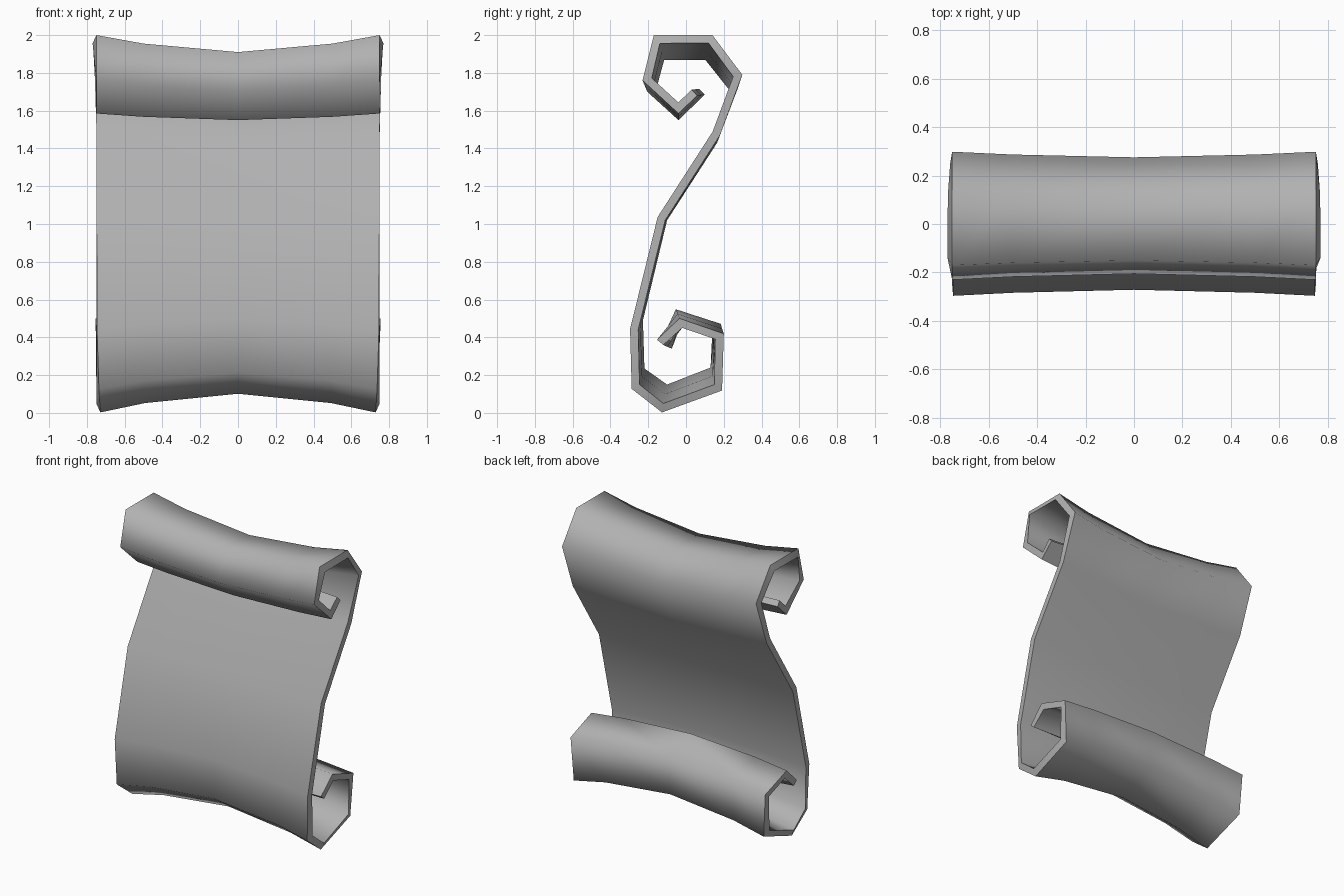
import bpy, bmesh, math

if "Cube" in bpy.data.objects:
    bpy.data.objects.remove(bpy.data.objects["Cube"])

# Back side of the sheet from top curl tip to bottom curl tip:
# (y, z) at the flared side edges, then (y, z) at the narrower middle
PROFILE = [
    (0.06, 1.68, 0.10, 1.685), (-0.04, 1.585, -0.04, 1.55),
    (-0.23, 1.76, -0.205, 1.70), (-0.17, 2.00, -0.15, 1.91),
    (0.14, 2.00, 0.125, 1.91), (0.298, 1.79, 0.275, 1.72),
    (0.18, 1.47, 0.165, 1.43), (-0.11, 1.02, -0.10, 1.02),
    (-0.253, 0.44, -0.228, 0.49), (-0.246, 0.15, -0.22, 0.235),
    (-0.12, 0.05, -0.10, 0.15), (0.15, 0.15, 0.13, 0.24),
    (0.155, 0.39, 0.14, 0.44), (-0.02, 0.45, -0.03, 0.495),
    (-0.12, 0.36, -0.075, 0.34),
]
# Stations across the width: x and how far the sheet flares there
EDGE = 0.75
STATIONS = [(-EDGE, 1), (-0.5, 0.5), (0, 0), (0.5, 0.5), (EDGE, 1)]

# Curled sheet surface
bm = bmesh.new()
rows = []
for ye, ze, yc, zc in PROFILE:
    rows.append([bm.verts.new((x, yc + (ye - yc) * t, zc + (ze - zc) * t))
                 for x, t in STATIONS])
for a, b in zip(rows, rows[1:]):
    for j in range(len(STATIONS) - 1):
        bm.faces.new((a[j], a[j + 1], b[j + 1], b[j]))
mesh = bpy.data.meshes.new("scroll_sheet")
bm.to_mesh(mesh)
bm.free()
sheet = bpy.data.objects.new("scroll_sheet", mesh)
bpy.context.collection.objects.link(sheet)

# Thickness toward the front
solid = sheet.modifiers.new("thickness", 'SOLIDIFY')
solid.thickness = 0.043
solid.offset = -1
solid.use_even_offset = True
bpy.context.view_layer.objects.active = sheet
sheet.select_set(True)
bpy.ops.object.modifier_apply(modifier=solid.name)

# Slanted rims where the curls flare
for v in sheet.data.vertices:
    if abs(v.co.x) > 0.65:
        v.co.x = math.copysign(EDGE + (abs(v.co.x) - EDGE) * 2.2, v.co.x)

# Soft rolls with crisp rims
bpy.ops.object.shade_smooth_by_angle(angle=math.radians(76))

# Darker grey
grey = bpy.data.materials.new("grey")
grey.diffuse_color = (0.44, 0.44, 0.44, 1)
grey.use_nodes = True
grey.node_tree.nodes["Principled BSDF"].inputs["Base Color"].default_value = grey.diffuse_color
sheet.data.materials.append(grey)
